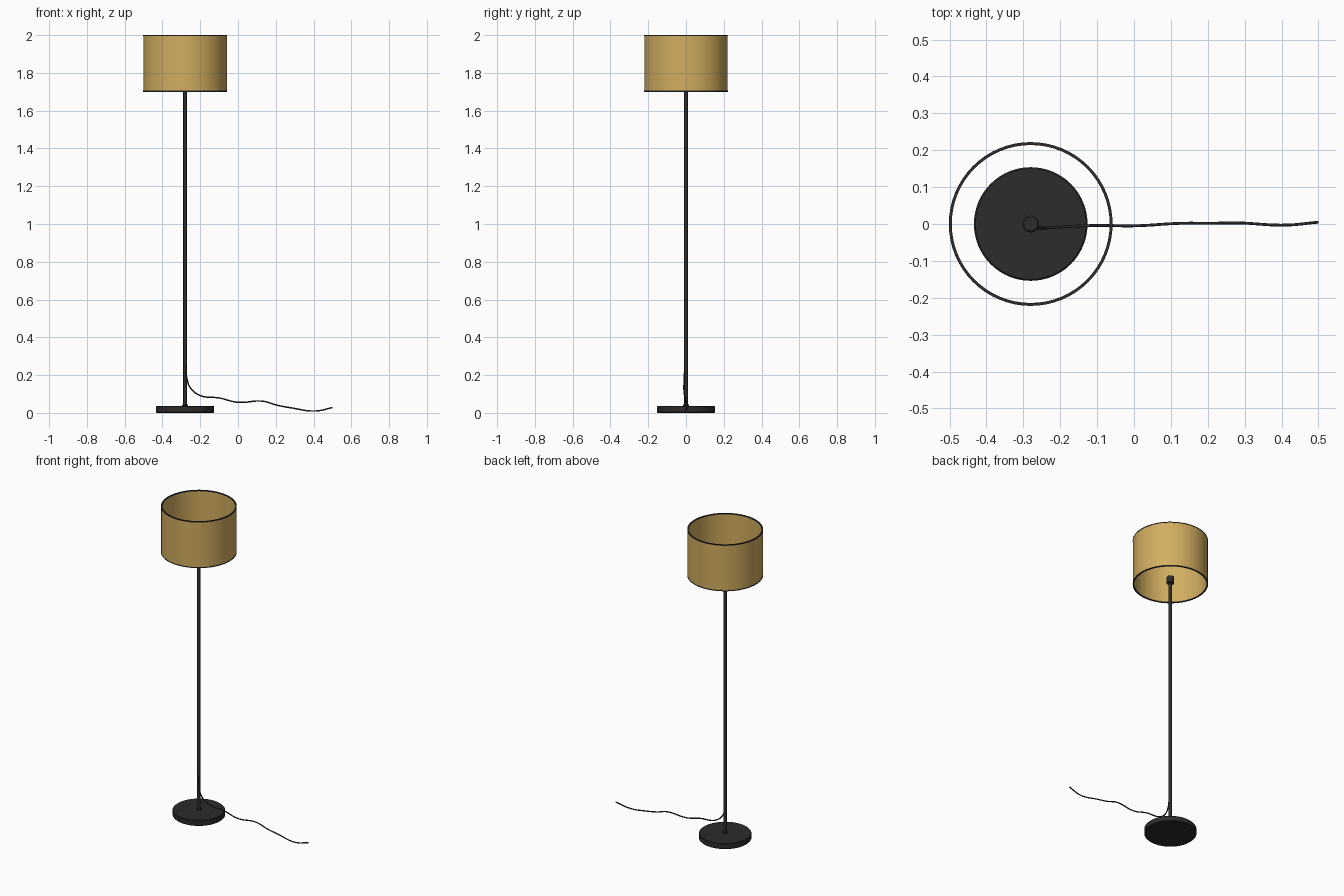
import bpy
import bmesh
import math

cube = bpy.data.objects.get("Cube")
if cube:
    bpy.data.objects.remove(cube, do_unlink=True)

LAMP_X = -0.28
SHADE_R = 0.222


def material(name, colour, roughness):
    mat = bpy.data.materials.new(name)
    mat.use_nodes = True
    mat.diffuse_color = (*colour, 1)
    shader = mat.node_tree.nodes["Principled BSDF"]
    shader.inputs["Base Color"].default_value = (*colour, 1)
    shader.inputs["Roughness"].default_value = roughness
    return mat


black = material("black metal", (0.025, 0.025, 0.025), 0.5)
gold = material("gold fabric", (0.64, 0.42, 0.115), 0.8)


def lathe(name, profile, mat, closed=False, steps=64):
    """Spin a (radius, height) profile about the lamp's axis."""
    bm = bmesh.new()
    verts = [bm.verts.new((r, 0, z)) for r, z in profile]
    edges = [bm.edges.new(pair) for pair in zip(verts, verts[1:])]
    if closed:
        edges.append(bm.edges.new((verts[-1], verts[0])))
    bmesh.ops.spin(bm, geom=verts + edges, cent=(0, 0, 0), axis=(0, 0, 1),
                   angle=math.tau, steps=steps, use_merge=True)
    bmesh.ops.remove_doubles(bm, verts=bm.verts, dist=0.00001)
    bmesh.ops.recalc_face_normals(bm, faces=bm.faces)
    mesh = bpy.data.meshes.new(name)
    bm.to_mesh(mesh)
    bm.free()
    mesh.materials.append(mat)
    obj = bpy.data.objects.new(name, mesh)
    obj.location.x = LAMP_X
    bpy.context.collection.objects.link(obj)
    bpy.ops.object.select_all(action="DESELECT")
    obj.select_set(True)
    bpy.context.view_layer.objects.active = obj
    bpy.ops.object.shade_smooth_by_angle(angle=math.radians(35))
    return obj


def disc(name, radius, low, high, bevel, mat, steps=64):
    """Solid round part with chamfered rims."""
    profile = [(0, low), (radius - bevel, low), (radius, low + bevel),
               (radius, high - bevel), (radius - bevel, high), (0, high)]
    return lathe(name, profile, mat, steps=steps)


def ring(name, inner, outer, low, high, mat):
    """Open tube with wall thickness."""
    profile = [(inner, low), (outer, low), (outer, high), (inner, high)]
    return lathe(name, profile, mat, closed=True)


# Stand
disc("base", 0.154, 0, 0.037, 0.004, black)
disc("base_collar", 0.016, 0.036, 0.044, 0.002, black, 32)
disc("pole", 0.01, 0.03, 1.72, 0.001, black, 24)
disc("bulb_socket", 0.023, 1.705, 1.752, 0.004, black, 32)

# Drum shade, open at both ends, with dark rims
ring("shade", SHADE_R - 0.006, SHADE_R - 0.001, 1.705, 1.995, gold)
for name, low in (("shade_bottom_rim", 1.7), ("shade_top_rim", 1.994)):
    ring(name, SHADE_R - 0.008, SHADE_R, low, low + 0.006, black)

# Power cord leaving the pole and trailing over the floor
path = [(-0.276, -0.006, 0.26), (-0.272, -0.009, 0.19), (-0.25, -0.011, 0.13),
        (-0.2, -0.008, 0.092), (-0.1, -0.004, 0.079), (0, -0.005, 0.056),
        (0.13, 0.002, 0.062), (0.21, 0.002, 0.04), (0.28, 0.003, 0.027),
        (0.41, -0.003, 0.01), (0.5, 0.005, 0.028)]
curve = bpy.data.curves.new("power_cord", "CURVE")
curve.dimensions = "3D"
curve.bevel_depth = 0.0038
curve.bevel_resolution = 2
curve.use_fill_caps = True
spline = curve.splines.new("BEZIER")
spline.bezier_points.add(len(path) - 1)
for point, co in zip(spline.bezier_points, path):
    point.co = co
    point.handle_left_type = point.handle_right_type = "AUTO"
curve.materials.append(black)
cord = bpy.data.objects.new("power_cord", curve)
bpy.context.collection.objects.link(cord)
